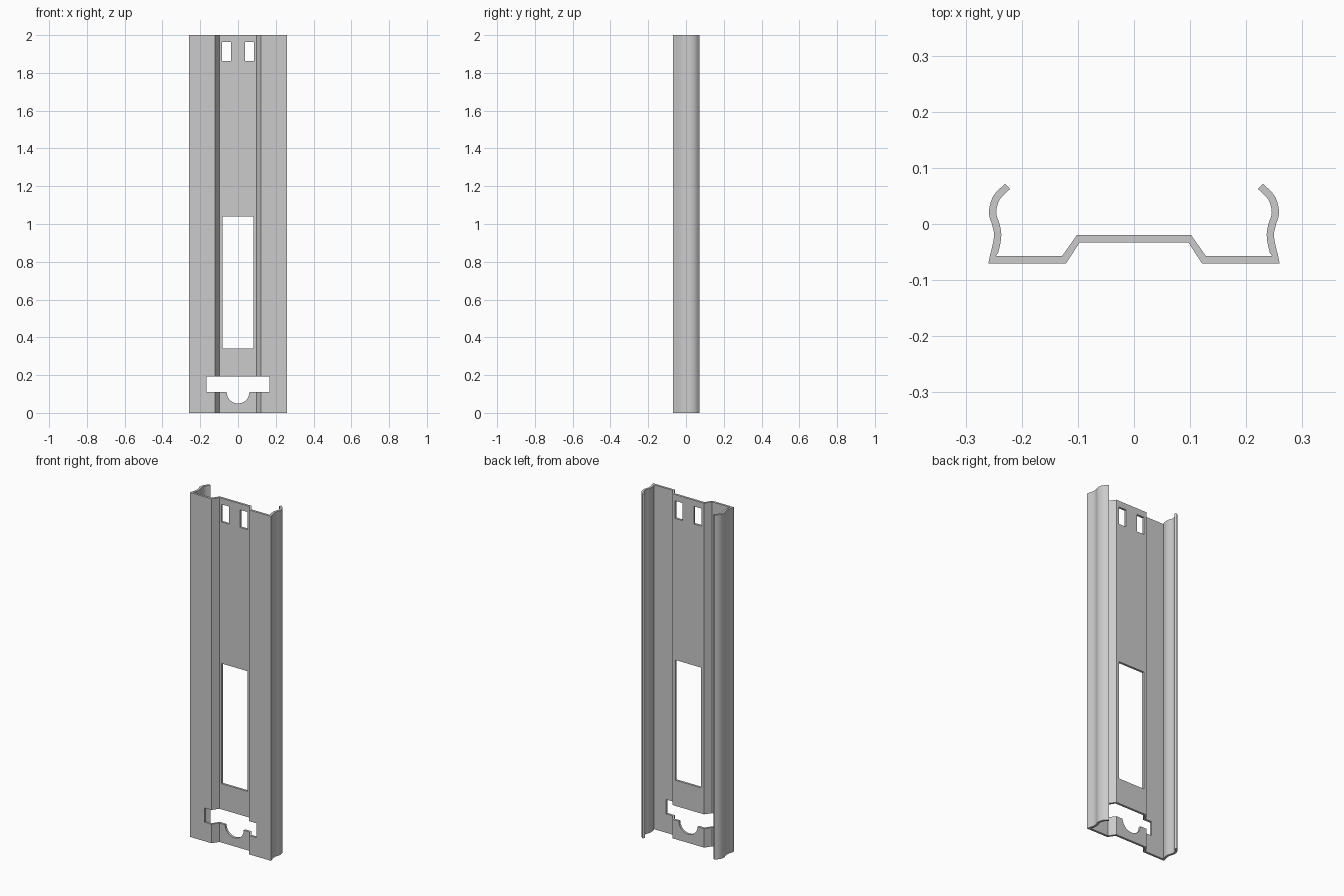
import bpy, bmesh, math
from mathutils import Vector

if "Cube" in bpy.data.objects:
    bpy.data.objects.remove(bpy.data.objects["Cube"])

H = 2.0
T = 0.0065  # half sheet thickness


def spline(pts, steps):
    """Catmull-Rom curve through pts."""
    p = [Vector(q) for q in pts]
    p = [2 * p[0] - p[1]] + p + [2 * p[-1] - p[-2]]
    out = []
    for i in range(1, len(p) - 2):
        a, b, c, d = p[i - 1:i + 3]
        for k in range(steps):
            t = k / steps
            out.append(0.5 * (2 * b + (c - a) * t + (2 * a - 5 * b + 4 * c - d) * t * t
                              + (3 * b - a - 3 * c + d) * t ** 3))
    return out + [p[-2]]


def prism(bm, pts, axis):
    """Extrude a closed outline along z (axis 2) or through y (axis 1)."""
    if axis == 2:
        verts, d = [bm.verts.new((x, y, 0)) for x, y in pts], (0, 0, H)
    else:
        verts, d = [bm.verts.new((x, -0.3, z)) for x, z in pts], (0, 0.6, 0)
    face = bm.faces.new(verts)
    res = bmesh.ops.extrude_face_region(bm, geom=[face], use_keep_orig=True)
    bmesh.ops.translate(bm, vec=d, verts=[g for g in res["geom"] if isinstance(g, bmesh.types.BMVert)])


def finish(bm, name):
    bmesh.ops.recalc_face_normals(bm, faces=bm.faces)
    me = bpy.data.meshes.new(name)
    bm.to_mesh(me)
    bm.free()
    ob = bpy.data.objects.new(name, me)
    bpy.context.collection.objects.link(ob)
    return ob


# Curled side wall: centre line, offset to both sides
line = spline([(0.252, -0.063), (0.2455, -0.038), (0.243, -0.018), (0.2465, 0.0),
               (0.252, 0.02), (0.2455, 0.046), (0.2255, 0.067)], 4)
outer, inner = [], []
for i, p in enumerate(line):
    t = (line[min(i + 1, len(line) - 1)] - line[max(i - 1, 0)]).normalized()
    n = Vector((t.y, -t.x)) * T
    outer.append((p + n)[:])
    inner.append((p - n)[:])

# Half section from web front, round the wall, back to the web rear
half = [(0.097, -0.033), (0.121, -0.07), (0.2595, -0.07)]
half += outer[1:] + inner[:1:-1]
half += [(0.246, -0.057), (0.128, -0.057), (0.102, -0.02)]
section = half + [(-x, y) for x, y in reversed(half)]
bm = bmesh.new()
prism(bm, section, 2)
rail = finish(bm, "channel_rail")


# Cutouts: two top slots, long window, bottom keyhole
def rect(x0, x1, z0, z1):
    return [(x0, z0), (x1, z0), (x1, z1), (x0, z1)]


keyhole = [(-0.167, 0.11)]
keyhole += [(-0.06 * math.cos(a), 0.11 - 0.06 * math.sin(a))
            for a in (math.pi * k / 20 for k in range(21))]
keyhole += [(0.167, 0.11), (0.167, 0.193), (-0.167, 0.193)]
bm = bmesh.new()
for outline in (rect(-0.084, -0.036, 1.862, 1.964), rect(0.036, 0.084, 1.862, 1.964),
                rect(-0.083, 0.083, 0.342, 1.04), keyhole):
    prism(bm, outline, 1)
cutter = finish(bm, "cutout_tool")
cutter.hide_render = True

mod = rail.modifiers.new("cutouts", 'BOOLEAN')
mod.operation = 'DIFFERENCE'
mod.solver = 'EXACT'
mod.object = cutter
bpy.context.view_layer.objects.active = rail
rail.select_set(True)
bpy.ops.object.modifier_apply(modifier=mod.name)
bpy.data.objects.remove(cutter)

bpy.ops.object.shade_smooth_by_angle(angle=math.radians(30))
